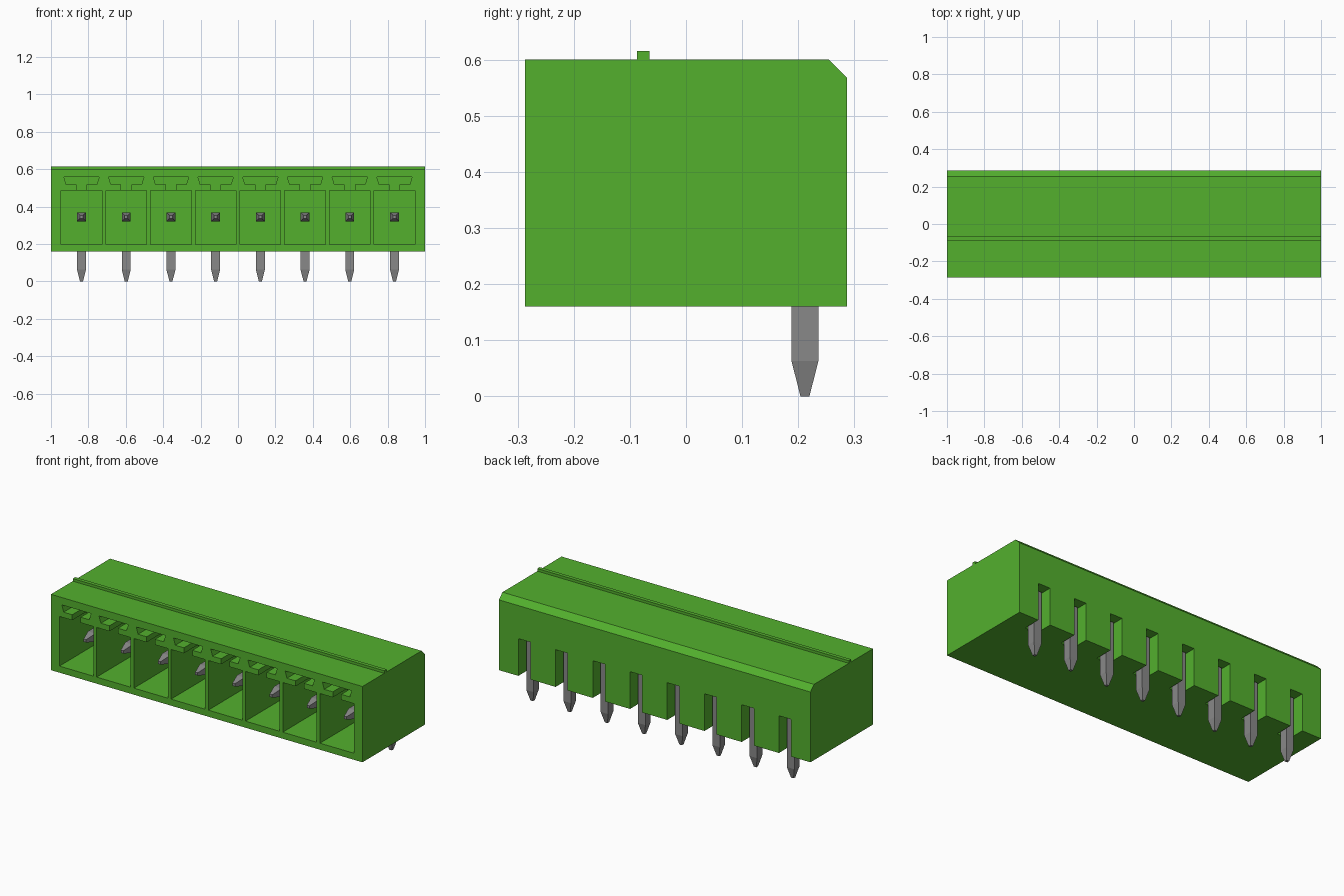
import bpy, bmesh
from mathutils import Vector

old = bpy.data.objects.get("Cube")
if old:
    bpy.data.objects.remove(old, do_unlink=True)

PITCH = 0.239
CENTRES = [(i - 3.5) * PITCH for i in range(8)]
FRONT, BACK = -0.287, 0.287
BOTTOM, TOP = 0.16, 0.6


def make_material(name, colour):
    mat = bpy.data.materials.new(name)
    mat.use_nodes = True
    mat.diffuse_color = colour
    mat.node_tree.nodes["Principled BSDF"].inputs["Base Color"].default_value = colour
    return mat


green = make_material("housing green", (0.087, 0.434, 0.027, 1))
grey = make_material("pin grey", (0.25, 0.25, 0.25, 1))


def make_object(name, bm, mat):
    bmesh.ops.recalc_face_normals(bm, faces=bm.faces)
    mesh = bpy.data.meshes.new(name)
    bm.to_mesh(mesh)
    bm.free()
    mesh.materials.append(mat)
    obj = bpy.data.objects.new(name, mesh)
    bpy.context.collection.objects.link(obj)
    return obj


def loft(bm, rings):
    """Skin a list of point rings and cap both ends."""
    rings = [[bm.verts.new(p) for p in ring] for ring in rings]
    n = len(rings[0])
    for a, b in zip(rings, rings[1:]):
        for i in range(n):
            j = (i + 1) % n
            bm.faces.new((a[i], a[j], b[j], b[i]))
    bm.faces.new(rings[0])
    bm.faces.new(rings[-1])


def prism_y(bm, outline, cx, y0, y1):
    """Extrude an x/z outline along y."""
    loft(bm, [[(cx + x, y, z) for x, z in outline] for y in (y0, y1)])


def rect(half, z0, z1):
    return [(-half, z0), (half, z0), (half, z1), (-half, z1)]


def cut(target, name, bm):
    cutter = make_object(name, bm, green)
    cutter.hide_render = True
    mod = target.modifiers.new(name, 'BOOLEAN')
    mod.operation = 'DIFFERENCE'
    mod.solver = 'EXACT'
    mod.object = cutter
    bpy.context.view_layer.objects.active = target
    bpy.ops.object.modifier_apply(modifier=name)
    bpy.data.objects.remove(cutter, do_unlink=True)


# Housing: side profile with the back chamfer and the top rib
profile = [(FRONT, BOTTOM), (BACK, BOTTOM), (BACK, 0.568), (0.255, TOP),
           (-0.065, TOP), (-0.065, 0.615), (-0.087, 0.615), (-0.087, TOP),
           (FRONT, TOP)]
bm = bmesh.new()
loft(bm, [[(x, y, z) for y, z in profile] for x in (-1, 1)])
housing = make_object("housing", bm, green)

# Front pockets and back slots
bm = bmesh.new()
for cx in CENTRES:
    prism_y(bm, rect(0.109, 0.198, 0.486), cx, FRONT - 0.05, 0.13)
    prism_y(bm, rect(0.039, BOTTOM - 0.05, 0.376), cx, 0.182, BACK + 0.05)
cut(housing, "pocket_cutter", bm)

# Dovetail keyways above the pockets
half = [(0.027, 0.45), (0.027, 0.518), (0.082, 0.518), (0.094, 0.557)]
keyway = half + [(-x, z) for x, z in reversed(half)]
bm = bmesh.new()
for cx in CENTRES:
    prism_y(bm, keyway, cx, FRONT - 0.05, FRONT + 0.12)
cut(housing, "keyway_cutter", bm)

# Bent square pins, pointed at both ends: (y, z, section direction, half width)
ALONG_Y, ALONG_Z, MITRE = (0, 1), (1, 0), (1, 1)
PATH = [(-0.21, 0.345, ALONG_Y, 0.008), (-0.147, 0.345, ALONG_Y, 0.024),
        (0.212, 0.345, MITRE, 0.024), (0.212, 0.063, ALONG_Z, 0.024),
        (0.212, 0.0, ALONG_Z, 0.008)]
for n, cx in enumerate(CENTRES):
    rings = []
    for y, z, (dy, dz), h in PATH:
        centre = Vector((cx, y, z))
        side, out = Vector((h, 0, 0)), Vector((0, dy * h, dz * h))
        rings.append([centre - side - out, centre + side - out,
                      centre + side + out, centre - side + out])
    bm = bmesh.new()
    loft(bm, rings)
    make_object(f"pin_{n + 1}", bm, grey)
